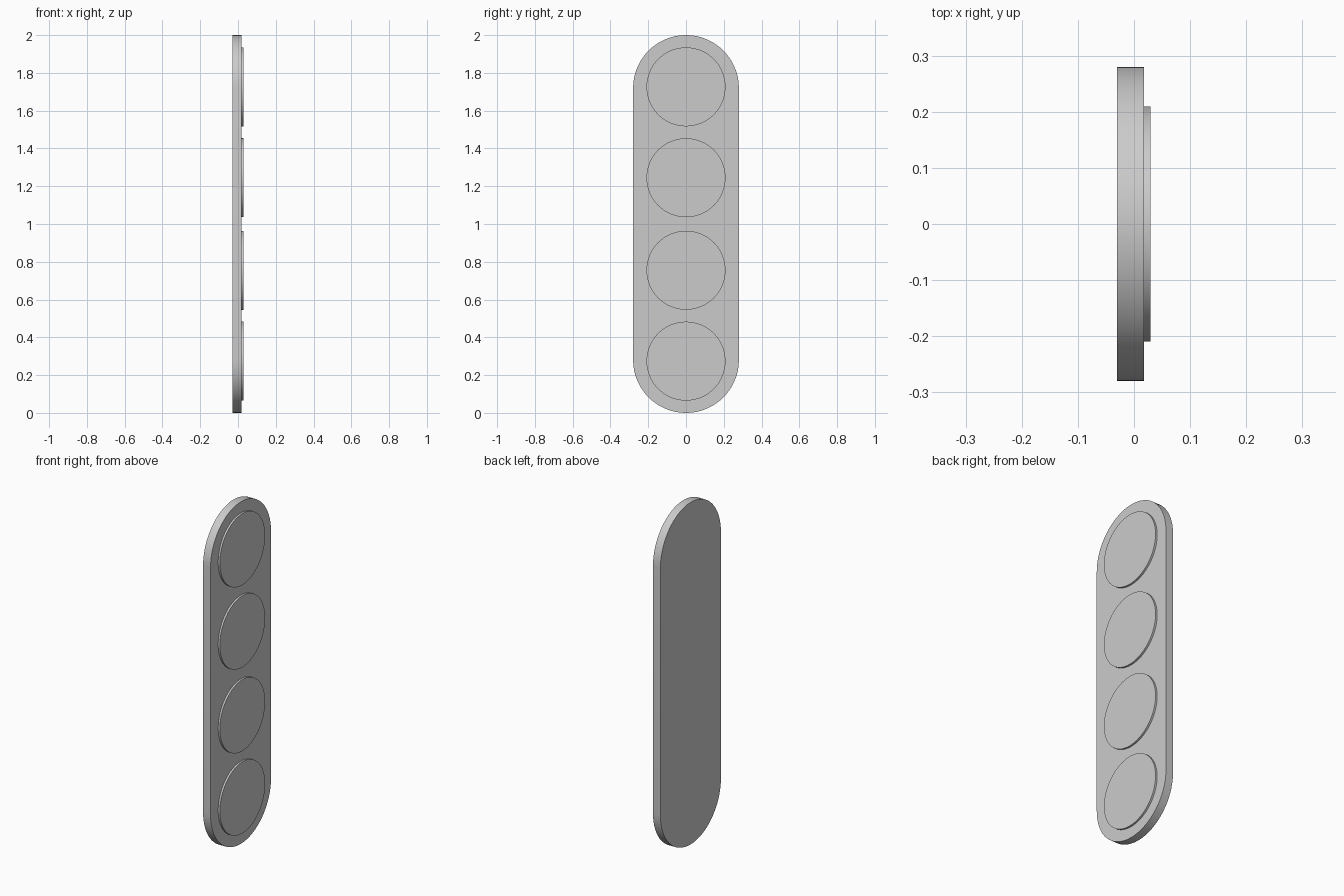
import bpy, bmesh
from math import sin, cos, pi

if "Cube" in bpy.data.objects:
    bpy.data.objects.remove(bpy.data.objects["Cube"])

BACK, FACE, FRONT = -0.03, 0.018, 0.029
END_R, DISC_R = 0.28, 0.209


def arc(cz, r, a0, a1, n):
    return [(r * cos(a0 + (a1 - a0) * i / n), cz + r * sin(a0 + (a1 - a0) * i / n))
            for i in range(n + 1)]


def slab(name, outline, x0, x1):
    """Extrude a (y, z) outline along x from x0 to x1."""
    bm = bmesh.new()
    face = bm.faces.new([bm.verts.new((x0, y, z)) for y, z in outline])
    ext = bmesh.ops.extrude_face_region(bm, geom=[face])
    verts = [g for g in ext["geom"] if isinstance(g, bmesh.types.BMVert)]
    bmesh.ops.translate(bm, verts=verts, vec=(x1 - x0, 0, 0))
    bmesh.ops.recalc_face_normals(bm, faces=bm.faces)
    mesh = bpy.data.meshes.new(name)
    bm.to_mesh(mesh)
    bm.free()
    obj = bpy.data.objects.new(name, mesh)
    bpy.context.collection.objects.link(obj)
    bpy.ops.object.select_all(action='DESELECT')
    obj.select_set(True)
    bpy.context.view_layer.objects.active = obj
    bpy.ops.object.shade_smooth_by_angle(angle=pi / 6)
    return obj


# Back plate with fully rounded ends
slab("back_plate",
     arc(2 - END_R, END_R, 0, pi, 32) + arc(END_R, END_R, pi, 2 * pi, 32),
     BACK, FACE)

# Four raised round lenses in a column
for i, z in enumerate((0.274, 0.755, 1.245, 1.726)):
    slab(f"lens_{i + 1}", arc(z, DISC_R, 0, 2 * pi, 64)[:-1], FACE - 0.004, FRONT)
